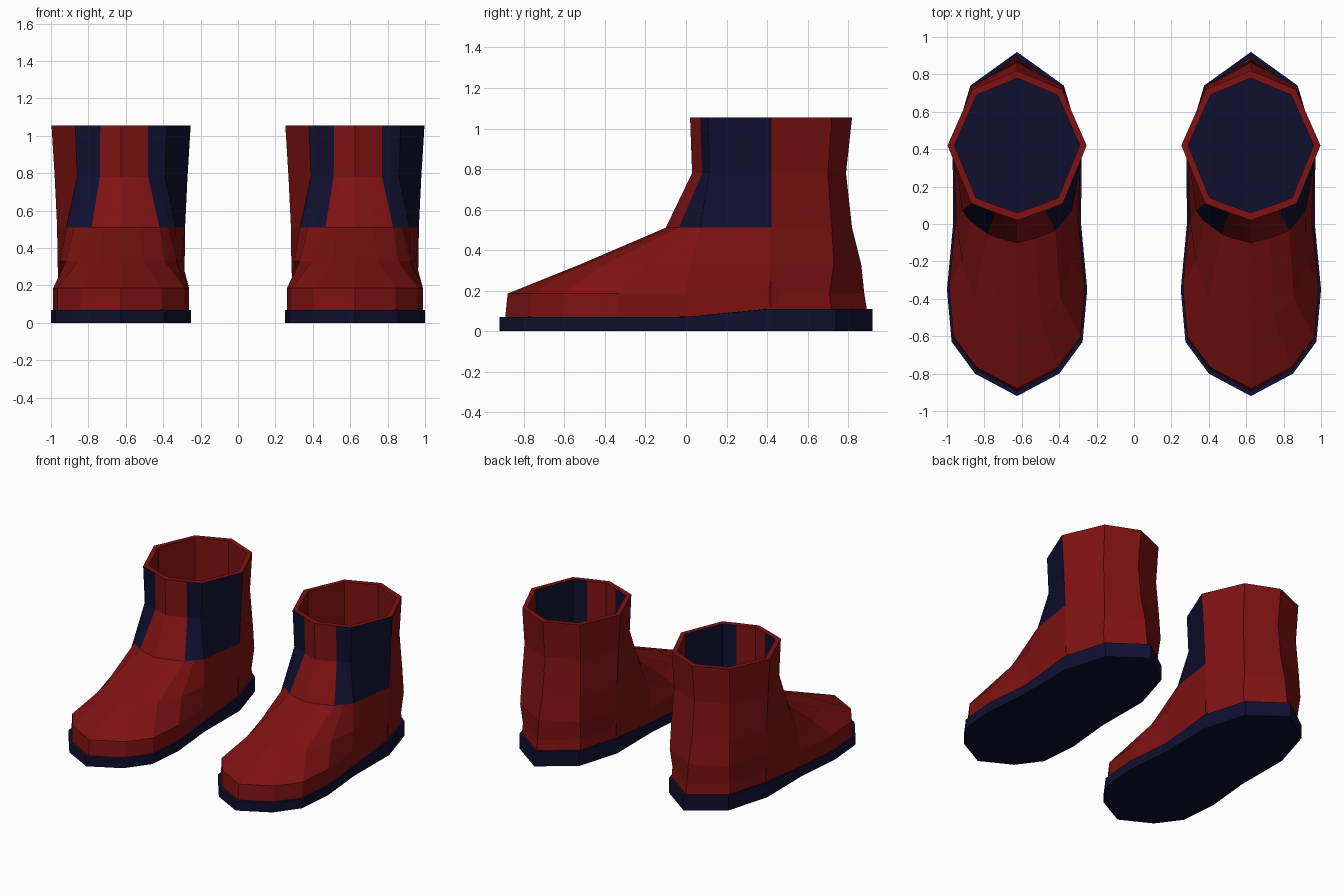
import bpy
import bmesh
from mathutils import Vector

old = bpy.data.objects.get("Cube")
if old:
    bpy.data.objects.remove(old, do_unlink=True)


def make_material(name, rgb):
    mat = bpy.data.materials.new(name)
    mat.use_nodes = True
    colour = (*rgb, 1)
    mat.diffuse_color = colour
    mat.node_tree.nodes["Principled BSDF"].inputs["Base Color"].default_value = colour
    return mat


RED, NAVY = 0, 1
MATERIALS = [make_material("dark red leather", (0.21, 0.006, 0.006)),
             make_material("navy rubber", (0.005, 0.005, 0.03))]

# Half outlines from the toe, along the left side, to the heel
SOLE = [(0, -.92), (.225, -.8), (.35, -.63), (.375, -.35),
        (.342, 0), (.345, .42), (.25, .74), (0, .92)]
INSTEP = [(0, -.52), (.12, -.5), (.23, -.4), (.295, -.2),
          (.325, .02), (.34, .42), (.25, .73), (0, .865)]
ANKLE = [(0, -.1), (.1, -.075), (.205, -.035), (.25, .015),
         (.293, .07), (.342, .42), (.245, .72), (0, .82)]
NECK = [(0, .03), (.075, .055), (.145, .08), (.19, .097),
        (.235, .115), (.355, .42), (.235, .7), (0, .79)]
CUFF = [(0, .02), (.07, .045), (.145, .07), (.195, .09),
        (.245, .11), (.372, .42), (.24, .72), (0, .82)]
COUNT = 2 * len(SOLE) - 2
PANEL_SEGMENTS = {2, 3, 4, 10, 11}   # wide panel on one side, narrow on the other


def ring(half, z, narrow=False):
    """Mirror a half outline into a closed ring; z may depend on y."""
    height = z if callable(z) else lambda y: z
    points = [Vector((x, y, height(y))) for x, y in half]
    other = [Vector((-p.x, p.y, p.z)) for p in points]
    if narrow:
        other[2] = other[1].lerp(other[2], 0.55)
    return points + other[-2:0:-1]


def scaled(points, sx, sy, centre_y=0):
    return [Vector((p.x * sx, centre_y + (p.y - centre_y) * sy, p.z)) for p in points]


def sole_top(y):
    return 0.07 + 0.04 * min(max(y / 0.41, 0), 1)


def loft(name, rings, x, panel_rows=(), colour=RED, caps=()):
    """Skin a list of rings; panel rows get navy on the panel segments."""
    bm = bmesh.new()
    rows = [[bm.verts.new(p) for p in r] for r in rings]
    for j, (low, high) in enumerate(zip(rows, rows[1:])):
        for k in range(COUNT):
            n = (k + 1) % COUNT
            face = bm.faces.new((low[k], low[n], high[n], high[k]))
            panel = j in panel_rows and k in PANEL_SEGMENTS
            face.material_index = NAVY if panel else colour
    for c in caps:
        bm.faces.new(rows[c]).material_index = NAVY
    bmesh.ops.recalc_face_normals(bm, faces=bm.faces)
    mesh = bpy.data.meshes.new(name)
    bm.to_mesh(mesh)
    bm.free()
    for mat in MATERIALS:
        mesh.materials.append(mat)
    obj = bpy.data.objects.new(name, mesh)
    obj.location.x = x
    bpy.context.collection.objects.link(obj)
    return obj


for side, x in (("left", 0.625), ("right", -0.625)):
    # Flat sole, thicker under the heel
    loft(side + "_sole", [ring(SOLE, 0), ring(SOLE, sole_top)], x,
         colour=NAVY, caps=(0, -1))

    # Upper: foot, ankle and shaft outside, then the rim and the inner lining
    cuff = ring(CUFF, 1.055, True)
    rim = scaled(cuff, 0.9, 0.9, 0.42)
    lining = [[Vector((p.x, p.y, z)) for p in rim] for z in (0.51, 0.125)]
    shell = [scaled(ring(SOLE, sole_top), 0.97, 0.97),
             scaled(ring(SOLE, 0.185), 0.97, 0.957),
             ring(INSTEP, 0.33),
             ring(ANKLE, 0.51, True),
             ring(NECK, 0.78, True),
             cuff, rim] + lining
    loft(side + "_boot_upper", shell, x, panel_rows=(3, 4, 6), caps=(0, -1))
